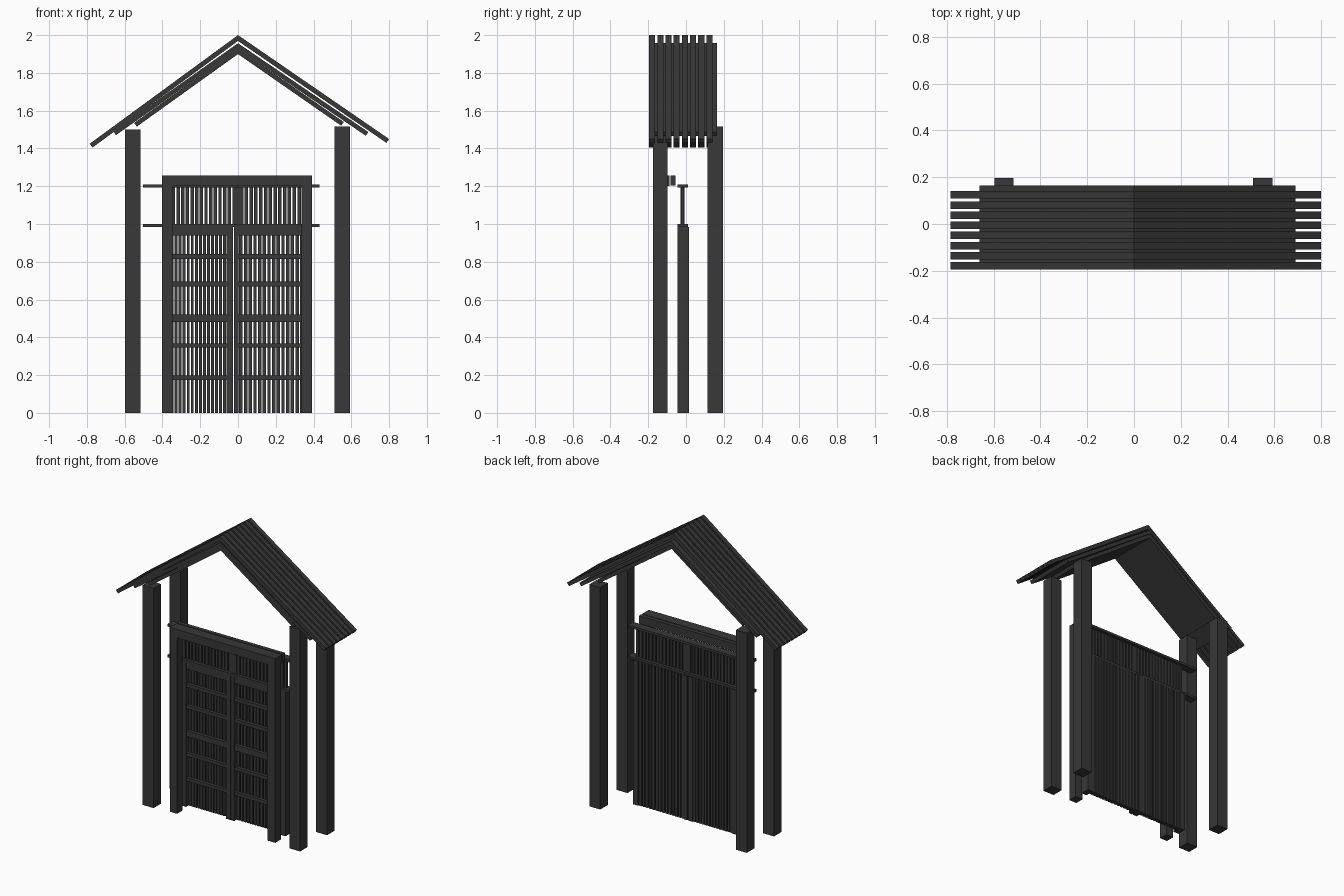
import bpy, bmesh
from mathutils import Vector

if "Cube" in bpy.data.objects:
    bpy.data.objects.remove(bpy.data.objects["Cube"])

mat = bpy.data.materials.new("dark_wood")
mat.diffuse_color = (0.04, 0.04, 0.04, 1)
mat.use_nodes = True
mat.node_tree.nodes["Principled BSDF"].inputs["Base Color"].default_value = mat.diffuse_color


def finish(bm, name):
    bmesh.ops.recalc_face_normals(bm, faces=bm.faces[:])
    me = bpy.data.meshes.new(name)
    bm.to_mesh(me)
    bm.free()
    ob = bpy.data.objects.new(name, me)
    me.materials.append(mat)
    bpy.context.collection.objects.link(ob)
    return ob


def box(name, x0, x1, y0, y1, z0, z1):
    bm = bmesh.new()
    bmesh.ops.create_cube(bm, size=1)
    for v in bm.verts:
        v.co = Vector((x1 if v.co.x > 0 else x0,
                       y1 if v.co.y > 0 else y0,
                       z1 if v.co.z > 0 else z0))
    return finish(bm, name)


def gable(name, apex, left, right, t, y0, y1):
    """Bent board: top line left - apex - right, ends cut square to the slope."""
    top = [Vector(left), Vector((0, apex)), Vector(right)]
    dl = (top[1] - top[0]).normalized()
    dr = (top[2] - top[1]).normalized()
    low = [top[2] + Vector((dr.y, -dr.x)) * t,
           Vector((0, apex - t / dl.x)),
           top[0] + Vector((dl.y, -dl.x)) * t]
    bm = bmesh.new()
    # two quads, one per slope, sharing the ridge line
    f = [[bm.verts.new((p.x, y, p.y)) for p in top + low] for y in (y0, y1)]
    for r in f:
        bm.faces.new((r[0], r[1], r[4], r[5]))
        bm.faces.new((r[1], r[2], r[3], r[4]))
    for i in range(6):
        j = (i + 1) % 6
        bm.faces.new((f[0][i], f[0][j], f[1][j], f[1][i]))
    return finish(bm, name)


# Roof: outer slats, continuous board, inner lining
for i in range(8):
    y = -0.195 + i * 0.0433
    gable("roof_slat", 2.0, (-0.785, 1.425), (0.8, 1.45), 0.025, y, y + 0.032)
gable("roof_board", 1.957, (-0.66, 1.49), (0.69, 1.487), 0.024, -0.19, 0.165)
gable("roof_lining", 1.929, (-0.55, 1.535), (0.56, 1.54), 0.024, -0.185, 0.155)

# Four corner posts
for x0, x1, h in ((-0.597, -0.515, 1.5), (0.51, 0.592, 1.515)):
    box("front_corner_post", x0, x1, -0.175, -0.097, 0, h)
    box("back_corner_post", x0, x1, 0.115, 0.197, 0, h)

# Gate frame standing in front of the doors
box("gate_post_left", -0.403, -0.348, -0.16, -0.1, 0, 1.2)
box("gate_post_right", 0.336, 0.393, -0.16, -0.1, 0, 1.2)
box("gate_lintel_front", -0.403, 0.393, -0.16, -0.088, 1.2, 1.258)
box("gate_lintel_back", -0.403, 0.393, -0.082, -0.055, 1.205, 1.258)

# Long thin rails above the doors
for z in (1.202, 0.992):
    box("long_rail", -0.502, 0.432, -0.045, 0.01, z - 0.008, z + 0.008)

# Transom panel between the long rails
box("transom_centre", -0.03, 0.01, -0.03, -0.008, 0.99, 1.2)
for x0, x1 in ((-0.4, -0.03), (0.01, 0.39)):
    n = 15
    p = (x1 - x0) / n
    for i in range(n):
        box("transom_slat", x0 + i * p, x0 + i * p + p * 0.72, -0.025, -0.01, 0.99, 1.2)

# Two slatted doors with cross rails in front
rails = ((0.94, 0.985), (0.815, 0.84), (0.67, 0.695),
         (0.48, 0.52), (0.345, 0.368), (0.175, 0.198))
for x0, x1, stiles in ((-0.4, -0.026, ((-0.4, -0.36), (-0.06, -0.026))),
                       (-0.02, 0.39, ((-0.02, 0.003), (0.35, 0.39)))):
    for z0, z1 in rails:
        box("door_rail", x0, x1, -0.042, -0.02, z0, z1)
    for a, b in stiles:
        box("door_stile", a, b, -0.045, 0.017, 0, 0.985)
    a, b = stiles[0][1], stiles[1][0]
    n = 14
    p = (b - a) / n
    for i in range(n):
        x = a + (i + 0.14) * p
        box("door_slat", x, x + p * 0.72, -0.02, 0.012, 0, 0.985)
